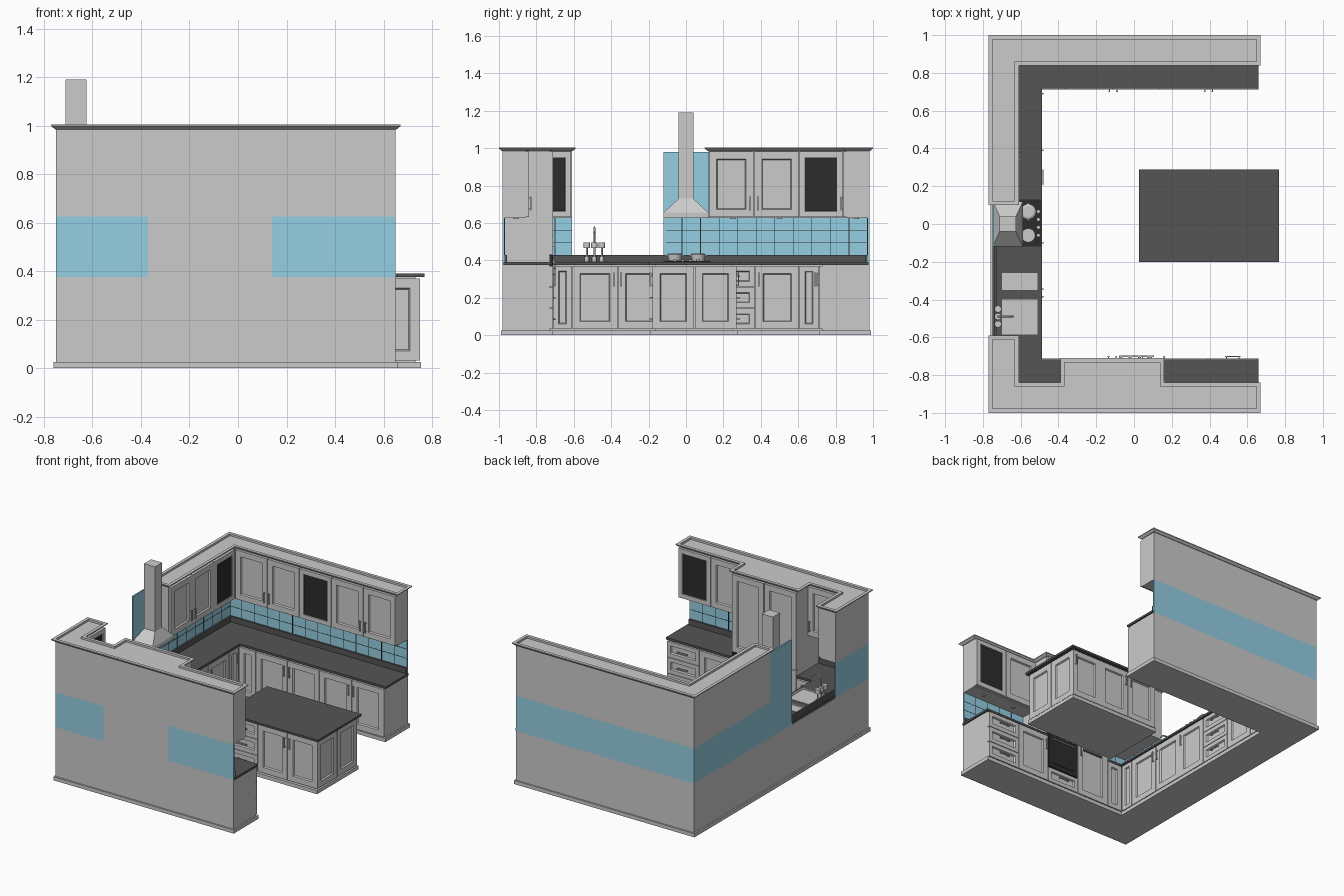
import bpy, bmesh
from math import pi
from mathutils import Matrix, Vector

if "Cube" in bpy.data.objects:
    bpy.data.objects.remove(bpy.data.objects["Cube"])


def mat(name, c):
    m = bpy.data.materials.new(name)
    m.diffuse_color = (*c, 1)
    m.use_nodes = True
    m.node_tree.nodes["Principled BSDF"].inputs["Base Color"].default_value = m.diffuse_color
    return m


STONE = mat("dark_stone", (.09, .09, .09))
BLACK = mat("black_glass", (.025, .025, .025))
BLUE = mat("blue_tile", (.3, .62, .76))


def finish(name, bm, m=None):
    bmesh.ops.recalc_face_normals(bm, faces=bm.faces)
    me = bpy.data.meshes.new(name)
    bm.to_mesh(me)
    bm.free()
    ob = bpy.data.objects.new(name, me)
    bpy.context.collection.objects.link(ob)
    if m:
        me.materials.append(m)
    return ob


def rings(name, loops, m=None, cap=True, closed=False):
    """Bridge equal-length point loops into one skin."""
    bm = bmesh.new()
    vs = [[bm.verts.new(p) for p in l] for l in loops]
    n = len(vs[0])
    for a, b in list(zip(vs, vs[1:])) + ([(vs[-1], vs[0])] if closed else []):
        for i in range(n):
            j = (i + 1) % n
            bm.faces.new((a[i], a[j], b[j], b[i]))
    if cap:
        bm.faces.new(vs[0])
        bm.faces.new(vs[-1])
    return finish(name, bm, m)


def prism(name, pts, z0, z1, m=None):
    return rings(name, [[(x, y, z) for x, y in pts] for z in (z0, z1)], m)


def box(name, x0, x1, y0, y1, z0, z1, m=None):
    return prism(name, [(x0, y0), (x1, y0), (x1, y1), (x0, y1)], z0, z1, m)


def offset(pts, d):
    """Grow a counter-clockwise right-angled outline by d."""
    out = []
    for i, p in enumerate(pts):
        p, a, b = Vector(p), Vector(pts[i - 1]), Vector(pts[(i + 1) % len(pts)])
        e, f = (p - a).normalized(), (b - p).normalized()
        out.append((p.x + d * (e.y + f.y), p.y - d * (e.x + f.x)))
    return out


def cyl(name, loc, r, h, r2=None, m=None, n=20):
    bm = bmesh.new()
    bmesh.ops.create_cone(bm, cap_ends=True, segments=n, radius1=r, radius2=r2 or r, depth=h,
                          matrix=Matrix.Translation((loc[0], loc[1], loc[2] + h / 2)))
    for f in bm.faces:
        f.smooth = len(f.verts) == 4
    return finish(name, bm, m)


def face_map(axis, p, s):
    """Local (along, outward, up) to world for a cabinet front."""
    return (lambda u, d, z: (p + s * d, u, z)) if axis == 'x' else (lambda u, d, z: (u, p + s * d, z))


def fbox(name, F, u0, u1, d0, d1, z0, z1, m=None):
    return rings(name, [[F(u, d, z) for u, z in ((u0, z0), (u1, z0), (u1, z1), (u0, z1))]
                        for d in (d0, d1)], m)


def door(F, u0, u1, z0, z1, handle=None, glass=False, low=False, name="cabinet_door"):
    g, t = .002, .018
    u0, u1, z0, z1 = u0 + g, u1 - g, z0 + g, z1 - g
    w = min(.03 if glass else .04, (u1 - u0) * .28, (z1 - z0) * .25)
    prof = [(0, 0), (0, t), (w, t), (w + .005, t - .01)]
    rings(name, [[F(u, d, z) for u, z in ((u0 + i, z0 + i), (u1 - i, z0 + i),
                                         (u1 - i, z1 - i), (u0 + i, z1 - i))] for i, d in prof])
    if glass:
        fbox("door_glass", F, u0 + w, u1 - w, .004, t - .004, z0 + w, z1 - w, BLACK)
    if handle == 'h':
        c, zc = (u0 + u1) / 2, (z0 + z1) / 2
        fbox("drawer_handle", F, c - .04, c + .04, t + .008, t + .014, zc - .004, zc + .004)
        for u in (c - .035, c + .03):
            fbox("handle_stub", F, u, u + .005, t, t + .009, zc - .003, zc + .003)
    elif handle:
        u = u0 + .018 if handle == 'l' else u1 - .018
        a = z0 + .035 if low else z1 - .11
        fbox("door_handle", F, u - .004, u + .004, t + .008, t + .014, a, a + .075)
        for z in (a + .005, a + .065):
            fbox("handle_stub", F, u - .003, u + .003, t, t + .009, z, z + .005)


def drawers(F, u0, u1):
    for i in range(3):
        door(F, u0, u1, .03 + i * .114, .144 + i * .114, 'h', name="drawer_front")


# Base cabinets, plinth and worktop around the U
def ushape(xo, xe, yo, xi, yi):
    return [(xo, -yo), (xe, -yo), (xe, -yi), (xi, -yi), (xi, yi), (xe, yi), (xe, yo), (xo, yo)]


base = prism("base_cabinets", ushape(-.75, .65, .98, -.51, .73), .025, .376)
prism("plinth", ushape(-.76, .66, .99, -.49, .712), 0, .026)
top = prism("worktop", ushape(-.749, .66, .975, -.487, .717), .376, .391, STONE)

# Sink basins cut into worktop and cabinets
for y0, y1, dep in ((-.35, -.26, .07), (-.585, -.4, .11)):
    cut = box("sink_cutter", -.695, -.515, y0 + .005, y1 - .005, .391 - dep, .45)
    cut.hide_render = True
    for ob in (base, top):
        md = ob.modifiers.new("sink_hole", 'BOOLEAN')
        md.operation, md.object, md.solver = 'DIFFERENCE', cut, 'EXACT'
        bpy.context.view_layer.objects.active = ob
        bpy.ops.object.modifier_apply(modifier=md.name)
    bpy.data.objects.remove(cut)
    rect = [(-.70, y0), (-.51, y0), (-.51, y1), (-.70, y1)]
    o = [(0, .391), (0, .395), (-.008, .395), (-.015, .395 - dep)]
    rings("sink_basin", [[(x, y, z) for x, y in offset(rect, d)] for d, z in o])

# Upper cabinets with flared cornice
back_up = [(-.75, .12), (-.63, .12), (-.63, .858), (.65, .858), (.65, .98), (-.75, .98)]
front_up = [(-.75, -.98), (.65, -.98), (.65, -.858), (.14, -.858), (.14, -.73), (-.37, -.73),
            (-.37, -.858), (-.63, -.858), (-.63, -.61), (-.75, -.61)]
for nm, pts in (("back", back_up), ("front", front_up)):
    prism(nm + "_upper_cabinets", pts, .626, .99)
    rings(nm + "_cornice", [[(x, y, z) for x, y in offset(pts, d)] for d, z in
                            ((-.002, .985), (.004, .985), (.02, .998), (.02, 1.004), (-.002, 1.004))],
          cap=False, closed=True)
box("tall_unit", -.37, .14, -.98, -.73, .026, .64)

# Tiled splashback: walls, grout lines and dark upstand
def splash(F, u0, u1, z1=.626):
    fbox("splashback", F, u0, u1, 0, .01, .376, z1, BLUE)
    n = max(1, round((u1 - u0) / .1))
    for i in range(1, n):
        u = u0 + (u1 - u0) * i / n
        fbox("grout_line", F, u - .002, u + .002, .009, .0115, .43, z1, BLACK)
    for z in (.495, .56):
        fbox("grout_line", F, u0 + .012, u1 - .001, .009, .011, z - .0015, z + .0015, BLACK)


def upstand(F, u0, u1):
    fbox("upstand", F, u0, u1, .009, .022, .385, .43, STONE)


WL, WB, WF = face_map('x', -.75, 1), face_map('y', .98, -1), face_map('y', -.98, 1)
splash(WL, -.12, .97)
splash(WL, -.97, -.61)
fbox("hood_splashback", WL, -.12, .12, 0, .01, .626, .98, BLUE)
splash(WB, -.75, .65)
splash(WF, -.75, -.37)
splash(WF, .14, .65)
upstand(WL, -.97, .97)
upstand(WB, -.74, .65)
upstand(WF, -.74, -.37)
upstand(WF, .14, .65)

# Lower fronts
L, B, Fr = face_map('x', -.51, 1), face_map('y', .73, -1), face_map('y', -.73, 1)
for u0, u1, h in ((-.71, -.61, None), (-.61, -.365, 'r'), (-.365, -.12, 'l'), (-.12, .125, 'l'),
                  (.37, .605, 'l'), (.605, .71, 'r')):
    door(L, u0, u1, .03, .372, h)
drawers(L, .125, .37)
for u0, u1, h in ((-.49, -.36, None), (-.36, -.11, 'r'), (-.11, .14, 'l'), (.14, .395, 'r'), (.395, .65, 'l')):
    door(B, u0, u1, .03, .372, h)
door(Fr, -.49, -.37, .03, .372)
door(Fr, .14, .395, .03, .372, 'l')
drawers(Fr, .395, .65)

# Tall unit fronts with built-in oven
door(Fr, -.37, -.115, .03, .43, 'r')
door(Fr, -.37, -.115, .43, .983, 'r', low=True)
door(Fr, -.115, .14, .43, .983, 'l', low=True)
door(Fr, -.115, .14, .03, .14, 'h', name="oven_drawer")
fbox("oven", Fr, -.11, .135, 0, .018, .145, .425, BLACK)
fbox("oven_window", Fr, -.08, .105, .018, .021, .18, .33, BLACK)
fbox("oven_handle", Fr, -.08, .105, .026, .034, .352, .36)
for u in (-.07, .09):
    fbox("oven_handle_stub", Fr, u, u + .006, .017, .028, .353, .359)
for i in range(4):
    fbox("oven_knob", Fr, -.08 + i * .05, -.062 + i * .05, .018, .026, .385, .403)

# Upper fronts
UL, UB, UF = face_map('x', -.63, 1), face_map('y', .858, -1), face_map('y', -.858, 1)
for u0, u1, h in ((.122, .363, 'r'), (.363, .605, 'l')):
    door(UL, u0, u1, .63, .983, h, low=True)
door(UL, .605, .84, .63, .983, glass=True)
door(UL, -.84, -.612, .63, .983, glass=True)
for i, h in enumerate(('r', 'l', None, 'r', 'l')):
    door(UB, -.61 + i * .252, -.358 + i * .252, .63, .983, h, glass=i == 2, low=True)
door(UF, -.61, -.37, .63, .983, 'r', low=True)
door(UF, .14, .395, .63, .983, 'l', low=True)
door(UF, .395, .65, .63, .983, glass=True)
for x, y in [(-.48 + i * .252, s * .91) for s in (1, -1) for i in range(5)] + [(-.69, .25), (-.69, .5)]:
    if y > 0 or not -.4 < x < .16:
        cyl("under_light", (x, y, .621), .014, .006)

# Cooker hood
hood = [(.08, .12, .627), (.08, .12, .655), (.043, .04, .73), (.043, .04, 1.19)]
rings("cooker_hood", [[(-.668 + sx * a, sy * b, z) for sx, sy in ((-1, -1), (1, -1), (1, 1), (-1, 1))]
                      for a, b, z in hood])

# Hob with knobs, burners and pots
box("hob", -.72, -.492, -.12, .13, .388, .396, BLACK)
for i in range(4):
    cyl("hob_knob", (-.506, -.06 + i * .042, .396), .01, .01)
for x in (-.56, -.665):
    for y in (-.06, .065):
        cyl("burner", (x, y, .396), .035, .004)
for x, y in ((-.56, .065), (-.665, -.06)):
    cyl("pot", (x, y, .4), .034, .032, .04, n=24)
    cyl("pot_lid", (x, y, .432), .041, .006, .03, n=24)
    box("pot_handles", x - .004, x + .004, y - .05, y + .05, .422, .428)

# Tap with curved spout and side heads
cu = bpy.data.curves.new("tap_spout", 'CURVE')
cu.dimensions, cu.bevel_depth, cu.use_fill_caps = '3D', .005, True
sp = cu.splines.new('POLY')
path = [(-.72, .39), (-.72, .55), (-.712, .568), (-.69, .576), (-.66, .572), (-.64, .55)]
sp.points.add(len(path) - 1)
for p, (x, z) in zip(sp.points, path):
    p.co = (x, -.49, z, 1)
bpy.context.collection.objects.link(bpy.data.objects.new("tap_spout", cu))
for y in (-.53, -.49, -.45):
    cyl("tap_base", (-.72, y, .39), .012, .03)
    cyl("tap_stem", (-.72, y, .41), .005, .06)
    cyl("tap_head", (-.72, y, .465), .018, .03)

# Island
box("island_body", .06, .732, -.162, .252, .025, .376)
box("island_plinth", .04, .755, -.19, .275, 0, .026)
box("island_top", .027, .768, -.2, .288, .376, .391, STONE)
IF, IB = face_map('y', -.162, -1), face_map('y', .252, 1)
IR, IL = face_map('x', .732, 1), face_map('x', .06, -1)
drawers(IF, .045, .28)
door(IF, .28, .515, .03, .372, 'r')
door(IF, .515, .75, .03, .372, 'l')
for i, h in enumerate('rlr'):
    door(IB, .045 + i * .235, .28 + i * .235, .03, .372, h)
for F in (IR, IL):
    door(F, -.18, .045, .03, .372, name="island_end_panel")
    door(F, .045, .27, .03, .372, name="island_end_panel")
